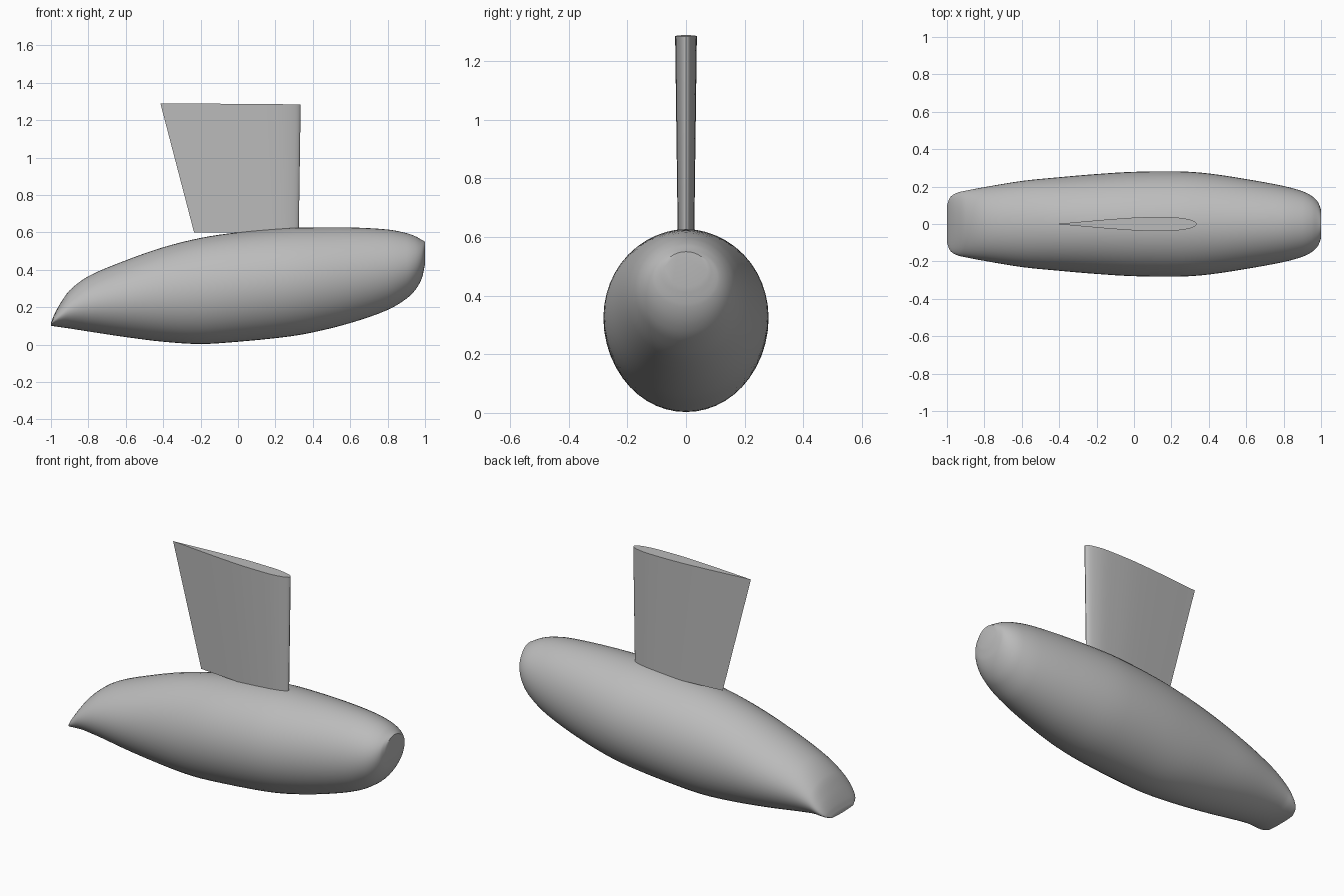
import bpy, bmesh, math

default = bpy.data.objects.get("Cube")
if default:
    bpy.data.objects.remove(default)

grey = bpy.data.materials.new("light grey")
grey.use_nodes = True
grey.diffuse_color = (0.5, 0.5, 0.5, 1)
grey.node_tree.nodes["Principled BSDF"].inputs["Base Color"].default_value = (0.5, 0.5, 0.5, 1)


def loft(name, rings, angle):
    """Skin a list of equal-length point rings and cap both ends."""
    bm = bmesh.new()
    loops = [[bm.verts.new(p) for p in ring] for ring in rings]
    n = len(loops[0])
    for a, b in zip(loops, loops[1:]):
        for i in range(n):
            j = (i + 1) % n
            bm.faces.new((a[i], a[j], b[j], b[i]))
    bm.faces.new(loops[0][::-1])
    bm.faces.new(loops[-1])
    bmesh.ops.recalc_face_normals(bm, faces=bm.faces)
    mesh = bpy.data.meshes.new(name)
    bm.to_mesh(mesh)
    bm.free()
    mesh.materials.append(grey)
    obj = bpy.data.objects.new(name, mesh)
    bpy.context.collection.objects.link(obj)
    bpy.ops.object.select_all(action="DESELECT")
    obj.select_set(True)
    bpy.context.view_layer.objects.active = obj
    bpy.ops.object.shade_smooth_by_angle(angle=math.radians(angle))
    return obj


def smooth_path(keys, steps):
    """Cubic interpolation through stations, using slopes along their first value."""
    def slope(i, k):
        a, b = keys[max(i - 1, 0)], keys[min(i + 1, len(keys) - 1)]
        return (b[k] - a[k]) / (b[0] - a[0])
    out = []
    for i in range(len(keys) - 1):
        p, q = keys[i], keys[i + 1]
        h = q[0] - p[0]
        for s in range(steps):
            t = s / steps
            row = [p[0] + h * t]
            for k in range(1, len(p)):
                row.append((2*t**3 - 3*t**2 + 1) * p[k] + (t**3 - 2*t**2 + t) * h * slope(i, k)
                           + (3*t**2 - 2*t**3) * q[k] + (t**3 - t**2) * h * slope(i + 1, k))
            out.append(row)
    return out + [list(keys[-1])]


# Pod body stations: x, bottom z, top z, half width
stations = [
    (-1, .1, .115, .1), (-.985, .098, .155, .14), (-.95, .093, .22, .165),
    (-.9, .086, .29, .178), (-.8, .07, .365, .197), (-.6, .04, .45, .23),
    (-.4, .015, .52, .25), (-.2, .003, .57, .267), (0, .015, .6, .279),
    (.25, .04, .622, .281), (.4, .065, .626, .27), (.6, .115, .626, .24),
    (.8, .185, .615, .203), (.9, .245, .596, .175), (.95, .295, .578, .15),
    (.985, .36, .558, .115), (1, .43, .55, .075),
]
SIDES = 48
rings = []
for x, low, high, half in smooth_path(stations, 4):
    mid, rise = (low + high) / 2, (high - low) / 2
    turns = [math.tau * i / SIDES for i in range(SIDES)]
    rings.append([(x, half * math.cos(a), mid + rise * math.sin(a)) for a in turns])
loft("pod_body", rings, 40)

# Pylon: tapered aerofoil, round edge towards +x, sharp edge towards -x
aerofoil = smooth_path([(0, 0), (.13, .4), (.25, .7), (.37, .93), (.5, 1),
                        (.64, .96), (.78, .7), (.9, .35), (1, 0)], 3)
outline = [(u * u, w) for u, w in aerofoil]
outline += [(u, -w) for u, w in outline[-2:0:-1]]


def section(front, back, thick, z_front, z_back):
    return [(front + (back - front) * u, thick * w, z_front + (z_back - z_front) * u)
            for u, w in outline]


loft("pylon", [section(.325, -.235, .028, .6, .6),
               section(.335, -.415, .037, 1.284, 1.29)], 30)
